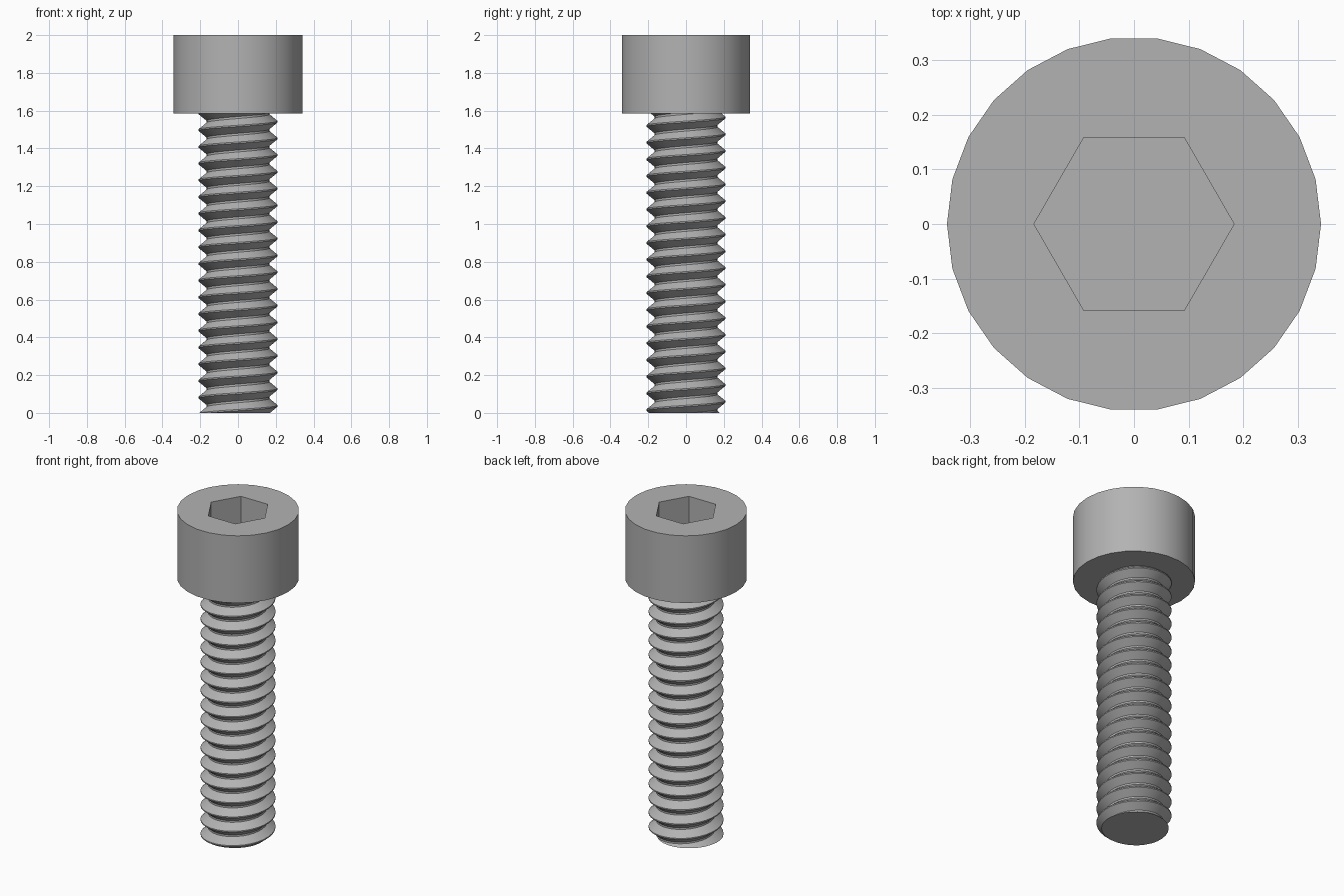
import bpy, bmesh
from math import sin, cos, tau

if "Cube" in bpy.data.objects:
    bpy.data.objects.remove(bpy.data.objects["Cube"])

HEAD_R, HEAD_BOTTOM, TOP = 0.342, 1.585, 2.0
SOCKET_R, SOCKET_DEPTH = 0.183, 0.2
CREST_R, ROOT_R, PITCH = 0.21, 0.167, 0.0885
SEGMENTS = 32

steel = bpy.data.materials.new("grey steel")
steel.use_nodes = True
grey = (0.45, 0.45, 0.45, 1)
steel.diffuse_color = grey
steel.node_tree.nodes["Principled BSDF"].inputs["Base Color"].default_value = grey


def finish(bm, name):
    bmesh.ops.recalc_face_normals(bm, faces=bm.faces)
    mesh = bpy.data.meshes.new(name)
    bm.to_mesh(mesh)
    bm.free()
    obj = bpy.data.objects.new(name, mesh)
    bpy.context.collection.objects.link(obj)
    mesh.materials.append(steel)
    bpy.ops.object.select_all(action='DESELECT')
    obj.select_set(True)
    bpy.context.view_layer.objects.active = obj
    bpy.ops.object.shade_smooth_by_angle(angle=0.5)
    return obj


def ring(bm, radius, z, sides):
    return [bm.verts.new((radius * cos(tau * i / sides), radius * sin(tau * i / sides), z))
            for i in range(sides)]


def bridge(bm, low, high):
    n = len(low)
    for i in range(n):
        j = (i + 1) % n
        bm.faces.new((low[i], low[j], high[j], high[i]))


# Cap head with a hexagonal socket
bm = bmesh.new()
base, rim = ring(bm, HEAD_R, HEAD_BOTTOM, 26), ring(bm, HEAD_R, TOP, 26)
floor, mouth = ring(bm, SOCKET_R, TOP - SOCKET_DEPTH, 6), ring(bm, SOCKET_R, TOP, 6)
bridge(bm, base, rim)
bridge(bm, floor, mouth)
bm.faces.new(base)
bm.faces.new(floor)
edges = [bm.edges.get((loop[i - 1], loop[i])) for loop in (rim, mouth) for i in range(len(loop))]
bmesh.ops.triangle_fill(bm, edges=edges, use_beauty=True)
finish(bm, "cap_head")

# Right-handed threaded shank: one profile swept along a helix
bm = bmesh.new()
profile = [(CREST_R, -0.04), (CREST_R, 0.04), (ROOT_R, 0.44), (ROOT_R, 0.56)]
turns = int(HEAD_BOTTOM / PITCH) + 4
columns = []
for s in range(SEGMENTS + 1):
    a = tau * s / SEGMENTS
    start = 0.037 + PITCH * (s / SEGMENTS - 2)
    columns.append([bm.verts.new((r * cos(a), r * sin(a), start + PITCH * (t + f)))
                    for t in range(turns) for r, f in profile])
for left, right in zip(columns, columns[1:]):
    for k in range(len(left) - 1):
        bm.faces.new((left[k], right[k], right[k + 1], left[k + 1]))
bmesh.ops.remove_doubles(bm, verts=bm.verts, dist=0.0005)

# Trim both ends flat and close them
for z, direction in ((0, -1), (HEAD_BOTTOM + 0.01, 1)):
    cut = bmesh.ops.bisect_plane(bm, geom=bm.verts[:] + bm.edges[:] + bm.faces[:],
                                 plane_co=(0, 0, z), plane_no=(0, 0, direction),
                                 clear_outer=True)
    rim_edges = [e for e in cut["geom_cut"] if isinstance(e, bmesh.types.BMEdge)]
    bmesh.ops.contextual_create(bm, geom=rim_edges)
finish(bm, "threaded_shank")
